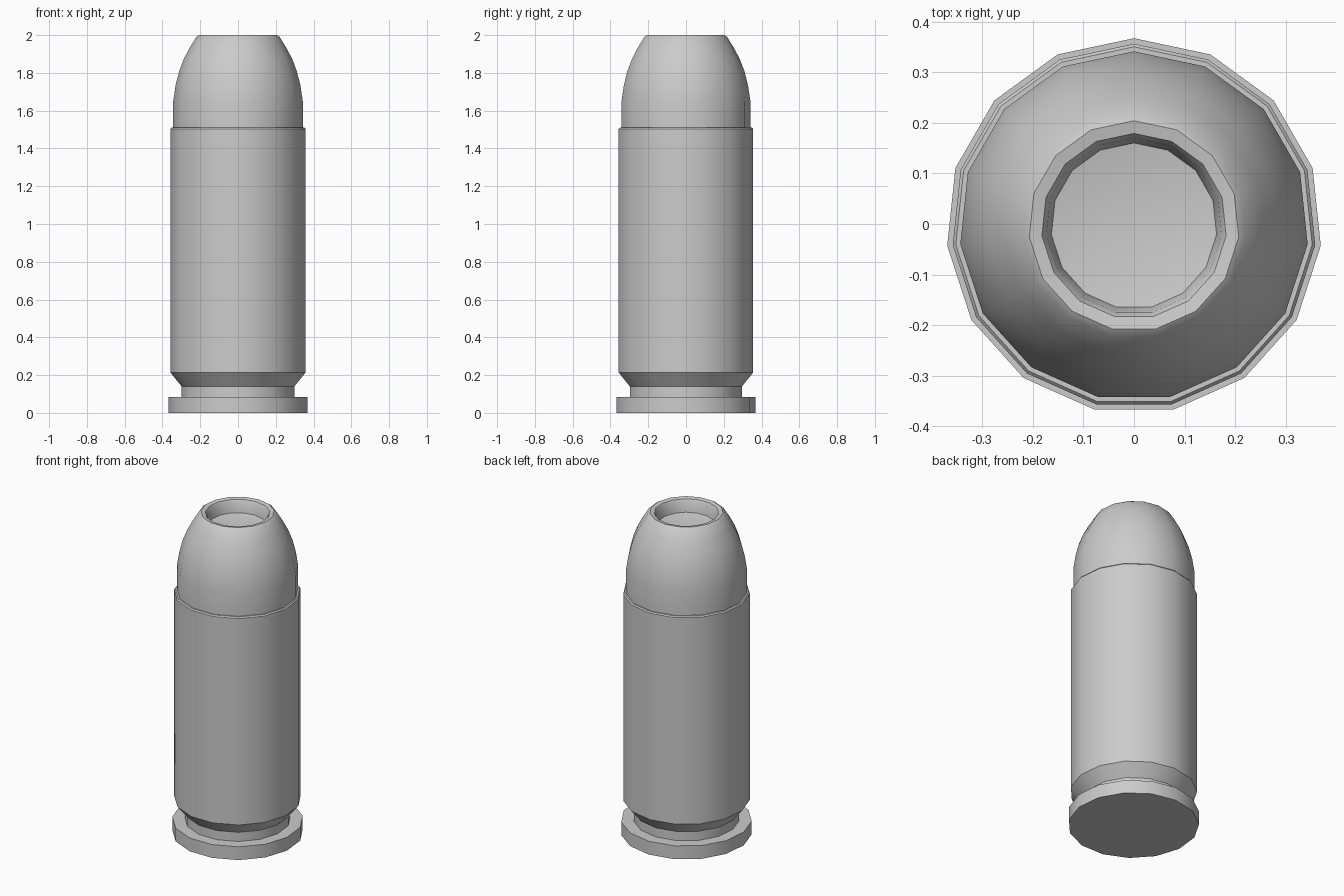
import bpy, math

if "Cube" in bpy.data.objects:
    bpy.data.objects.remove(bpy.data.objects["Cube"])

SIDES = 15
Y_SHIFT = -0.004  # odd side count: centre the bounding box


def lathe(name, profile):
    """Revolve (radius, z) points about z; radius 0 makes a pole."""
    verts, rings, faces = [], [], []
    for r, z in profile:
        start = len(verts)
        n = 1 if r == 0 else SIDES
        for i in range(n):
            a = math.pi / 2 + i * math.tau / SIDES
            verts.append((r * math.cos(a), r * math.sin(a) + Y_SHIFT, z))
        rings.append([start + i % n for i in range(SIDES)])
    for lo, hi in zip(rings, rings[1:]):
        for i in range(SIDES):
            j = (i + 1) % SIDES
            quad = [lo[i], lo[j], hi[j], hi[i]]
            faces.append(list(dict.fromkeys(quad)))
    mesh = bpy.data.meshes.new(name)
    mesh.from_pydata(verts, [], faces)
    mesh.update()
    obj = bpy.data.objects.new(name, mesh)
    bpy.context.collection.objects.link(obj)
    bpy.ops.object.select_all(action='DESELECT')
    obj.select_set(True)
    bpy.context.view_layer.objects.active = obj
    bpy.ops.object.shade_smooth_by_angle(angle=math.radians(30))
    return obj


# Case: flat base, rim, extractor groove, bevel, straight wall and lip
lathe("case", [(0, 0), (0.371, 0), (0.371, 0.083), (0.30, 0.083),
               (0.30, 0.14), (0.36, 0.214), (0.36, 1.503),
               (0.354, 1.51), (0.345, 1.51)])

# Rounded nose with a shallow hollow in its tip
lathe("nose", [(0.345, 1.50), (0.345, 1.65), (0.332, 1.735),
               (0.313, 1.81), (0.288, 1.875), (0.256, 1.935),
               (0.222, 1.99), (0.208, 2.0), (0.183, 1.995), (0.174, 1.98),
               (0.164, 1.92), (0, 1.89)])
